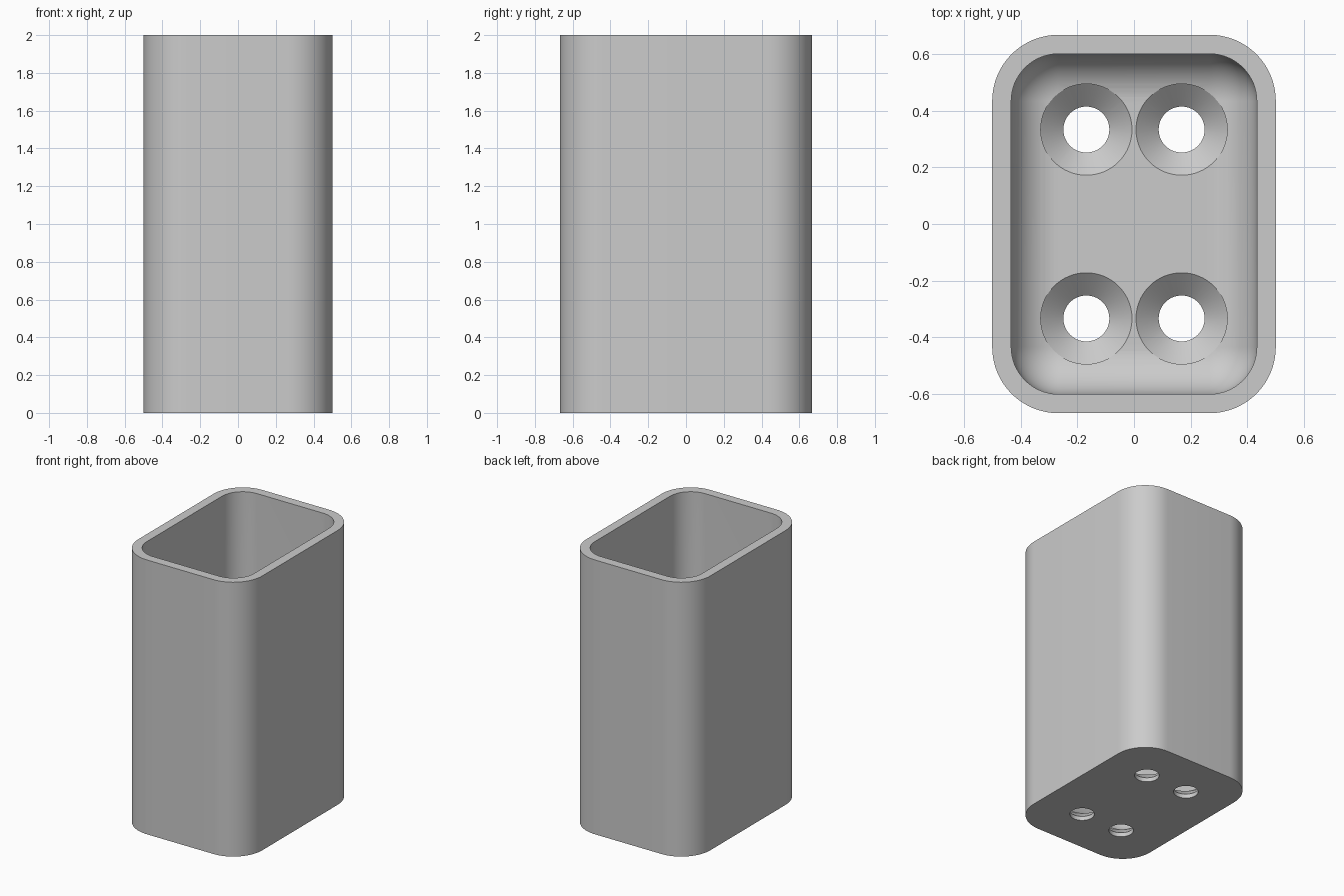
import bpy
import bmesh
from math import sin, cos, pi

old = bpy.data.objects.get("Cube")
if old:
    bpy.data.objects.remove(old, do_unlink=True)

HALF_X, HALF_Y, HEIGHT = 0.5, 0.667, 2.0
WALL, FLOOR = 0.067, 0.1
OUTER_R, INNER_R = 0.233, 0.167
STEPS = 16

grey = bpy.data.materials.new("plain grey")
grey.use_nodes = True
colour = (0.6, 0.6, 0.6, 1)
grey.diffuse_color = colour
grey.node_tree.nodes["Principled BSDF"].inputs["Base Color"].default_value = colour


def rounded_ring(bm, inset, radius, z):
    """One loop of vertices round a rounded rectangle."""
    cx, cy = HALF_X - inset - radius, HALF_Y - inset - radius
    ring = []
    for q, (sx, sy) in enumerate([(1, 1), (-1, 1), (-1, -1), (1, -1)]):
        for i in range(STEPS + 1):
            a = (q + i / STEPS) * pi / 2
            ring.append(bm.verts.new((sx * cx + radius * cos(a),
                                      sy * cy + radius * sin(a), z)))
    return ring


def circle_ring(bm, centre, radius, z, sides=64):
    return [bm.verts.new((centre[0] + radius * cos(2 * pi * i / sides),
                          centre[1] + radius * sin(2 * pi * i / sides), z))
            for i in range(sides)]


def loft(bm, rings):
    """Skin a stack of rings and cap both ends."""
    for a, b in zip(rings, rings[1:]):
        n = len(a)
        for i in range(n):
            j = (i + 1) % n
            bm.faces.new((a[i], a[j], b[j], b[i]))
    bm.faces.new(rings[0][::-1])
    bm.faces.new(rings[-1])


def finish(bm, name):
    bmesh.ops.remove_doubles(bm, verts=bm.verts, dist=1e-5)
    bmesh.ops.recalc_face_normals(bm, faces=bm.faces)
    mesh = bpy.data.meshes.new(name)
    bm.to_mesh(mesh)
    bm.free()
    mesh.materials.append(grey)
    obj = bpy.data.objects.new(name, mesh)
    bpy.context.collection.objects.link(obj)
    return obj


# Container: outer wall, rim, inner wall, then a quarter-round down to the floor
bm = bmesh.new()
rings = [rounded_ring(bm, 0, OUTER_R, 0),
         rounded_ring(bm, 0, OUTER_R, HEIGHT),
         rounded_ring(bm, WALL, INNER_R, HEIGHT)]
for i in range(STEPS + 1):
    t = i / STEPS * pi / 2
    d = INNER_R * (1 - cos(t))
    rings.append(rounded_ring(bm, WALL + d, INNER_R - d,
                              FLOOR + INNER_R * (1 - sin(t))))
loft(bm, rings)
container = finish(bm, "container")

# Four countersunk screw holes through the floor
bm = bmesh.new()
for sx in (-1, 1):
    for sy in (-1, 1):
        c = (sx * 0.168, sy * 0.333)
        loft(bm, [circle_ring(bm, c, r, z) for r, z in
                  ((0.081, -0.1), (0.081, 0.03), (0.161, FLOOR), (0.161, 0.3))])
cutter = finish(bm, "screw_hole_cutter")
cutter.hide_render = True

cut = container.modifiers.new("screw holes", "BOOLEAN")
cut.operation = "DIFFERENCE"
cut.solver = "EXACT"
cut.object = cutter

bpy.ops.object.select_all(action="DESELECT")
container.select_set(True)
bpy.context.view_layer.objects.active = container
bpy.ops.object.modifier_apply(modifier=cut.name)
bpy.data.objects.remove(cutter, do_unlink=True)
bpy.ops.object.shade_smooth_by_angle(angle=pi / 6)
